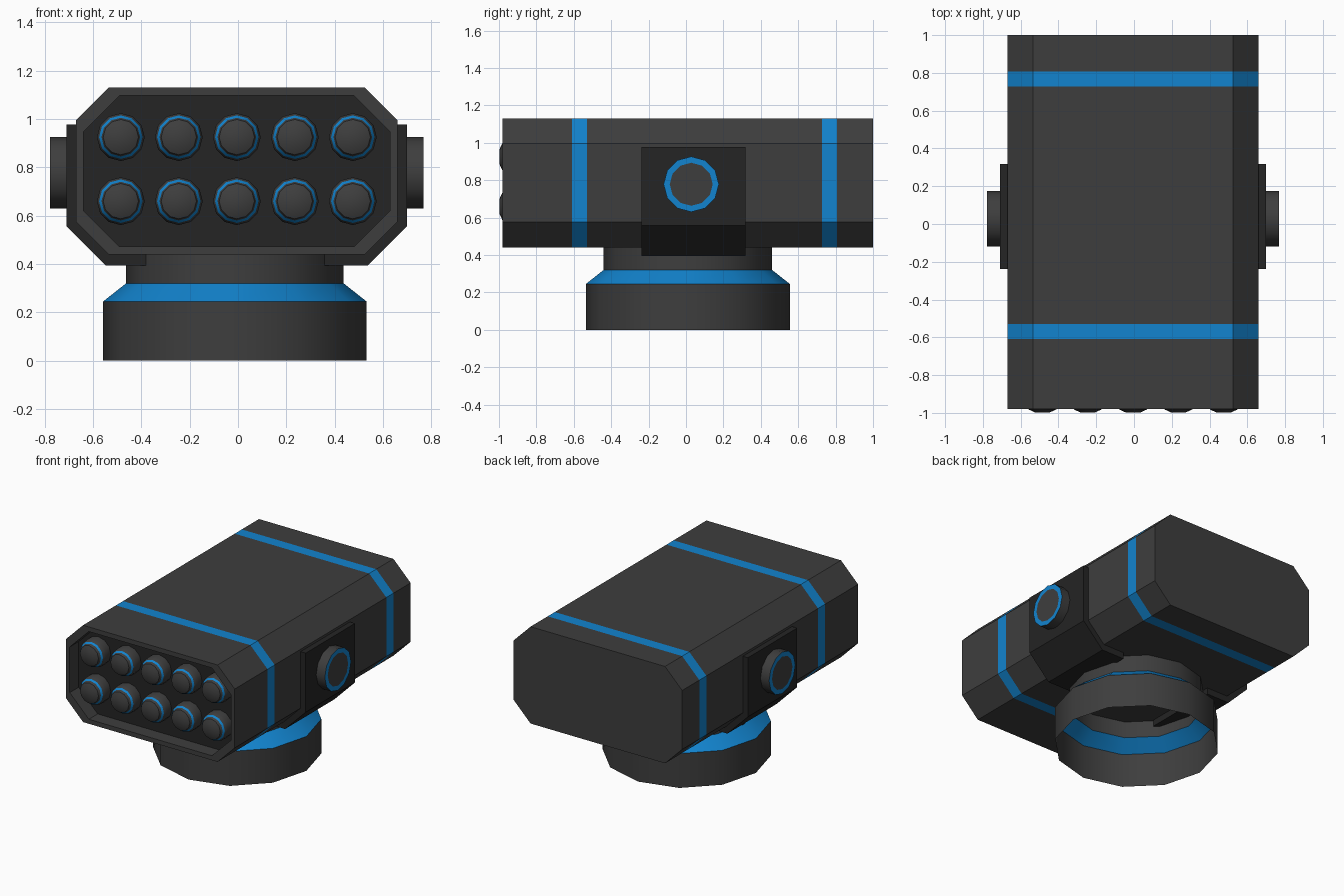
import bpy
import bmesh
from math import sin, cos, pi, radians
from mathutils import Vector

cube = bpy.data.objects.get("Cube")
if cube:
    bpy.data.objects.remove(cube, do_unlink=True)

CX = -0.005     # centre line of the model
GREY, DARK, BLUE = 0, 1, 2


def material(name, colour):
    mat = bpy.data.materials.new(name)
    mat.use_nodes = True
    mat.diffuse_color = (*colour, 1)
    bsdf = next(n for n in mat.node_tree.nodes if n.type == 'BSDF_PRINCIPLED')
    bsdf.inputs["Base Color"].default_value = (*colour, 1)
    return mat


MATERIALS = [material("charcoal grey", (0.048, 0.048, 0.048)),
             material("dark grey", (0.018, 0.018, 0.018)),
             material("bright blue", (0.006, 0.23, 0.62))]


def loft(name, rings, bands, start=None, end=None):
    """Skin a list of rings; bands gives the material of each strip, start/end of the caps."""
    bm = bmesh.new()
    loops = [[bm.verts.new(p) for p in ring] for ring in rings]
    n = len(loops[0])
    for a, b, mat in zip(loops, loops[1:], bands):
        for i in range(n):
            j = (i + 1) % n
            bm.faces.new((a[i], a[j], b[j], b[i])).material_index = mat
    for loop, mat in ((loops[0], start), (loops[-1], end)):
        if mat is not None:
            bm.faces.new(loop).material_index = mat
    bmesh.ops.recalc_face_normals(bm, faces=bm.faces[:])
    mesh = bpy.data.meshes.new(name)
    bm.to_mesh(mesh)
    bm.free()
    for mat in MATERIALS:
        mesh.materials.append(mat)
    for poly in mesh.polygons:
        poly.use_smooth = True
    mesh.set_sharp_from_angle(angle=radians(35))
    obj = bpy.data.objects.new(name, mesh)
    bpy.context.collection.objects.link(obj)
    return obj


def turned(name, origin, axis, profile, bands, start=None, end=None, sides=12):
    """Turn a (radius, distance along axis) profile around an axis."""
    axis = Vector(axis)
    u = Vector((0, 0, 1)) if abs(axis.z) < 0.5 else Vector((1, 0, 0))
    v = axis.cross(u)
    rings = [[Vector(origin) + axis * d
              + r * (u * cos(2 * pi * i / sides) + v * sin(2 * pi * i / sides))
              for i in range(sides)] for r, d in profile]
    return loft(name, rings, bands, start, end)


def octagon(y, half, low, high, c):
    """Chamfered rectangle in the xz plane."""
    pts = [(half, low + c), (half, high - c), (half - c, high), (c - half, high),
           (-half, high - c), (-half, low + c), (c - half, low), (half - c, low)]
    return [Vector((CX + x, y, z)) for x, z in pts]


# Launcher body with two flush stripes and a recessed front
stations = [1.0, 0.807, 0.727, -0.53, -0.61, -0.98]
rings = [octagon(y, 0.665, 0.44, 1.13, 0.135) for y in stations]
rings += [octagon(y, 0.635, 0.472, 1.097, 0.15) for y in (-0.98, -0.88)]
loft("body", rings, [GREY, BLUE, GREY, BLUE, GREY, GREY, GREY], start=GREY, end=DARK)

# Two rows of five rounded tubes
lens_profile = [(0.099, 0), (0.099, 0.05), (0.09, 0.075),
                (0.08, 0.085), (0.073, 0.102), (0.04, 0.117)]
for row, z in enumerate((0.66, 0.925)):
    for col in range(5):
        turned(f"tube_{row}_{col}", (CX + 0.24 * (col - 2), -0.88, z), (0, -1, 0),
               lens_profile, [GREY, GREY, BLUE, GREY, GREY], end=GREY)

# Side brackets wrapping under the body, each with a pivot knob
bracket_profile = [(0.64, 0.978), (0.705, 0.978), (0.705, 0.557), (0.543, 0.394),
                   (0.362, 0.394), (0.362, 0.46), (0.52, 0.46), (0.64, 0.59)]
for side, s in (("left", 1), ("right", -1)):
    rings = [[Vector((CX + s * x, y, z)) for x, z in bracket_profile]
             for y in (-0.238, 0.317)]
    loft(side + "_bracket", rings, [DARK], start=DARK, end=DARK)
    turned(side + "_knob", (CX, 0.028, 0.778), (s, 0, 0),
           [(0.148, 0.69), (0.148, 0.773), (0.115, 0.773)],
           [GREY, BLUE], start=GREY, end=GREY)

# Hollow turntable base: wide drum, blue collar and neck
turned("base", (CX - 0.008, 0.01, 0), (0, 0, 1),
       [(0.545, 0), (0.545, 0.245), (0.45, 0.32), (0.45, 0.45)],
       [GREY, BLUE, GREY])
